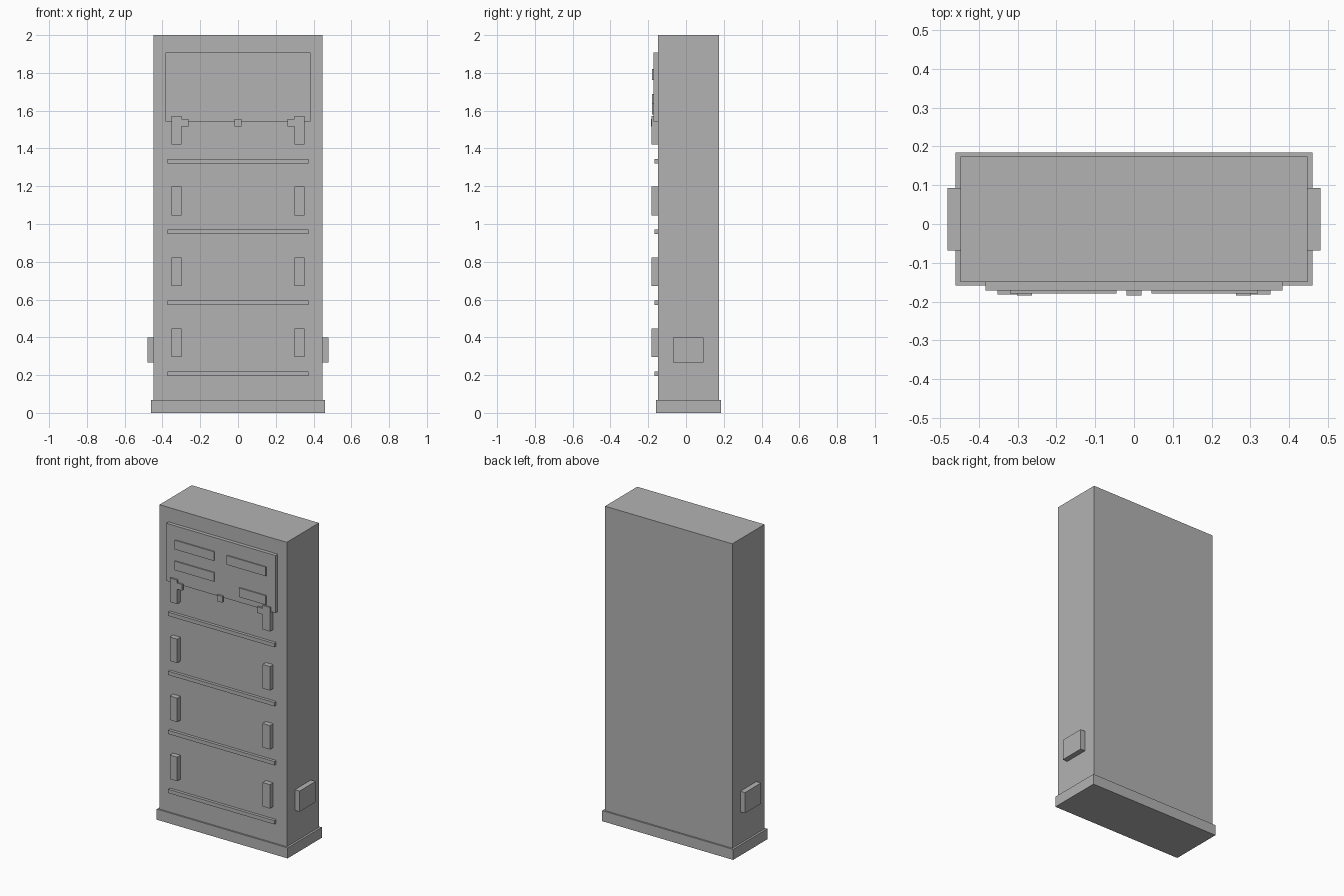
import bpy
import bmesh

if "Cube" in bpy.data.objects:
    bpy.data.objects.remove(bpy.data.objects["Cube"])

# One flat grey for the whole cabinet
grey = bpy.data.materials.new("painted_grey")
grey.diffuse_color = (0.45, 0.45, 0.45, 1.0)
grey.use_nodes = True
grey.node_tree.nodes["Principled BSDF"].inputs["Base Color"].default_value = grey.diffuse_color


def box(name, x, y, z):
    """Axis-aligned box from (min, max) ranges."""
    bm = bmesh.new()
    bmesh.ops.create_cube(bm, size=1.0)
    for v in bm.verts:
        v.co = [r[0] + (c + 0.5) * (r[1] - r[0]) for c, r in zip(v.co, (x, y, z))]
    mesh = bpy.data.meshes.new(name)
    bm.to_mesh(mesh)
    bm.free()
    mesh.materials.append(grey)
    obj = bpy.data.objects.new(name, mesh)
    bpy.context.collection.objects.link(obj)
    return obj


def mirrored_pair(name, x, y, z):
    """The same box on the right and on the left."""
    box(name + "_right", x, y, z)
    box(name + "_left", (-x[1], -x[0]), y, z)


FACE = -0.149     # front of the body
PANEL = -0.172    # front of the upper panel

# Cabinet body and plinth
box("body", (-0.447, 0.447), (FACE, 0.174), (0.067, 2.0))
box("plinth", (-0.46, 0.46), (-0.159, 0.184), (0.0, 0.067))

# Boxes low on the sides
mirrored_pair("side_box", (0.447, 0.48), (-0.068, 0.093), (0.267, 0.398))

# Upper front panel with its thin plates
box("upper_panel", (-0.383, 0.383), (PANEL, FACE), (1.543, 1.908))
plate_y = (-0.179, PANEL)
mirrored_pair("upper_plate", (0.045, 0.32), plate_y, (1.762, 1.82))
box("lower_plate_left", (-0.32, -0.045), plate_y, (1.63, 1.687))
box("lower_plate_right", (0.132, 0.32), plate_y, (1.58, 1.638))

# Small catches along the panel's lower edge
for i, cx in enumerate((-0.282, 0.0, 0.282)):
    box(f"catch_{i + 1}", (cx - 0.019, cx + 0.019), (-0.184, PANEL), (1.516, 1.555))

# Four rows of upright handles and cross bars
for i in range(4):
    dz = 0.375 * i
    mirrored_pair(f"handle_{i + 1}", (0.3, 0.352), (-0.182, FACE), (0.296 + dz, 0.448 + dz))
    box(f"cross_bar_{i + 1}", (-0.373, 0.373), (-0.168, FACE), (0.196 + dz, 0.22 + dz))
